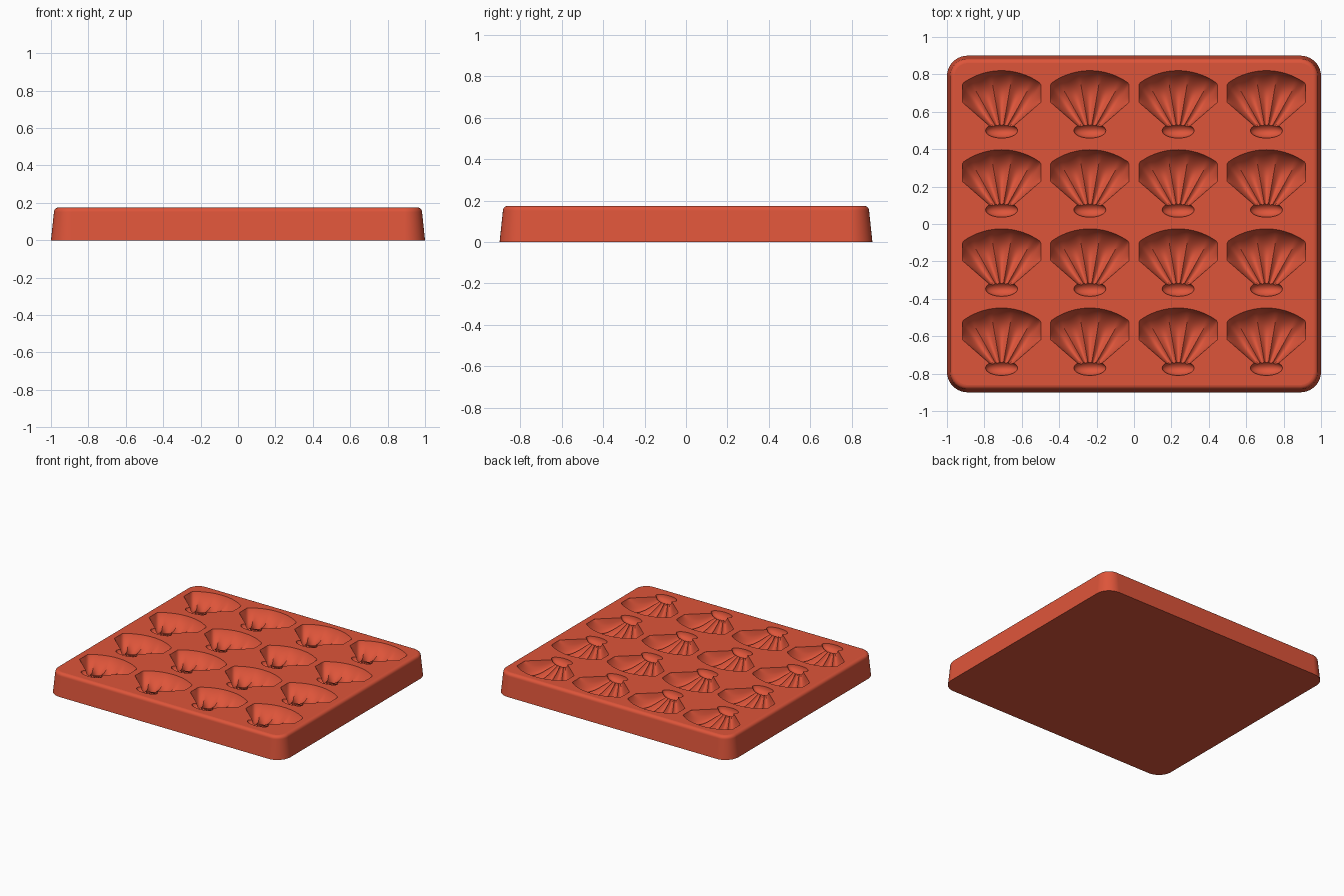
import bpy, bmesh, math
from mathutils import Matrix, Vector

if "Cube" in bpy.data.objects:
    bpy.data.objects.remove(bpy.data.objects["Cube"])

TOP = 0.175
COLUMNS = [-0.708 + 0.472 * i for i in range(4)]
ROWS = [0.468 - 0.423 * i for i in range(4)]   # fan apex of each shell

terracotta = bpy.data.materials.new("terracotta red")
terracotta.use_nodes = True
colour = (0.73, 0.09, 0.042, 1)
terracotta.diffuse_color = colour
terracotta.node_tree.nodes["Principled BSDF"].inputs["Base Color"].default_value = colour


def make_object(name, bm):
    bmesh.ops.recalc_face_normals(bm, faces=bm.faces[:])
    mesh = bpy.data.meshes.new(name)
    bm.to_mesh(mesh)
    bm.free()
    mesh.materials.append(terracotta)
    obj = bpy.data.objects.new(name, mesh)
    bpy.context.collection.objects.link(obj)
    return obj


def rounded_ring(bm, inset, z, steps=10):
    """Rounded rectangle of vertices, drawn in by inset."""
    ring = []
    for k, (sx, sy) in enumerate([(1, 1), (-1, 1), (-1, -1), (1, -1)]):
        for i in range(steps + 1):
            a = math.pi / 2 * (k + i / steps)
            r = 0.11 - inset
            ring.append(bm.verts.new((sx * 0.89 + r * math.cos(a),
                                      sy * 0.79 + r * math.sin(a), z)))
    return ring


def bridge(bm, a, b):
    for i in range(len(a)):
        j = (i + 1) % len(a)
        bm.faces.new((a[i], a[j], b[j], b[i]))


# Tray: sloping sides, softly rounded top rim
bm = bmesh.new()
profile = [(0, 0), (0.016, TOP - 0.024)]
for i in range(1, 6):
    a = math.pi / 2 * i / 5
    profile.append((0.016 + 0.024 * (1 - math.cos(a)), TOP - 0.024 * (1 - math.sin(a))))
rings = [rounded_ring(bm, *p) for p in profile]
for lower, upper in zip(rings, rings[1:]):
    bridge(bm, lower, upper)
bm.faces.new(rings[0])
bm.faces.new(rings[-1])
tray = make_object("mould_tray", bm)


def shell_depth(t, u):
    """Hollow depth at radius fraction t and angle fraction u."""
    bowl = 0.105 * math.sin(math.pi * t ** 1.5) ** 0.75 if 0 < t < 1 else 0
    side = max(0, 1 - u ** 4) ** 0.5
    ridge = 0.024 * (1 - abs(math.cos(2.5 * math.pi * u))) * math.sin(math.pi * t)
    return max(0.002, bowl * side - ridge * side)


def add_shell(bm, cx, cy, spokes=50, steps=16):
    """Closed fan-shaped solid whose underside is the ribbed shell."""
    lid = TOP + 0.03
    low, high = [], []
    for s in range(spokes + 1):
        u = 2 * s / spokes - 1
        a = u * math.radians(49)
        reach = min(0.352, 0.21 / max(abs(math.sin(a)), 0.01))
        line = []
        for k in range(1, steps + 1):
            t = 1 - (1 - k / steps) ** 1.3
            x, y = cx + reach * t * math.sin(a), cy + reach * t * math.cos(a)
            line.append(bm.verts.new((x, y, TOP - shell_depth(t, u))))
        low.append(line)
        high.append(bm.verts.new((x, y, lid)))
    tip = bm.verts.new((cx, cy, TOP - 0.002))
    tip_lid = bm.verts.new((cx, cy, lid))
    for s in range(spokes):
        a, b = low[s], low[s + 1]
        bm.faces.new((tip, a[0], b[0]))
        for k in range(steps - 1):
            bm.faces.new((a[k], a[k + 1], b[k + 1], b[k]))
        bm.faces.new((a[-1], high[s], high[s + 1], b[-1]))
        bm.faces.new((tip_lid, high[s + 1], high[s]))
    bm.faces.new([tip] + low[0] + [high[0], tip_lid])
    bm.faces.new([tip] + low[-1] + [high[-1], tip_lid])


# Cutters: ribbed shells, and the oval hinge at the foot of each
shells, hinges = bmesh.new(), bmesh.new()
for x in COLUMNS:
    for y in ROWS:
        add_shell(shells, x, y)
        place = Matrix.Translation(Vector((x, y + 0.031, TOP + 0.001))) @ Matrix.Diagonal((0.086, 0.04, 0.05, 1))
        bmesh.ops.create_uvsphere(hinges, u_segments=32, v_segments=15, radius=1, matrix=place)

bpy.context.view_layer.objects.active = tray
tray.select_set(True)
for name, bm in (("shell_cutter", shells), ("hinge_cutter", hinges)):
    cutter = make_object(name, bm)
    cutter.hide_render = True
    mod = tray.modifiers.new(name, "BOOLEAN")
    mod.operation = "DIFFERENCE"
    mod.solver = "EXACT"
    mod.object = cutter
    bpy.ops.object.modifier_apply(modifier=mod.name)
    bpy.data.objects.remove(cutter)

# Smooth hollows and rim, flat top and base
bpy.ops.object.shade_smooth_by_angle(angle=math.radians(32))
for face in tray.data.polygons:
    if abs(face.normal.z) > 0.9995 and (face.center.z > TOP - 0.001 or face.center.z < 0.001):
        face.use_smooth = False
weighted = tray.modifiers.new("even_shading", "WEIGHTED_NORMAL")
weighted.keep_sharp = True
